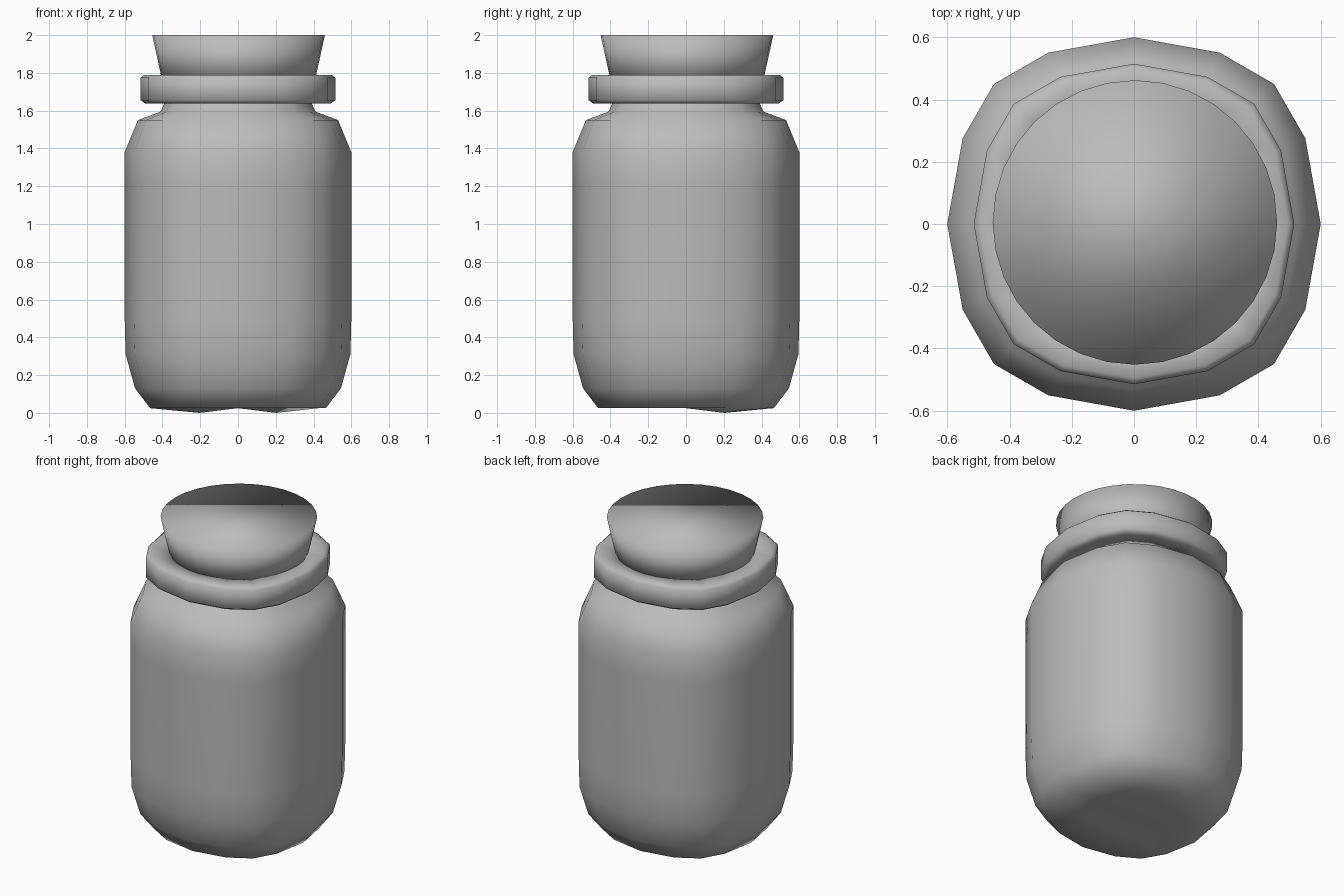
import bpy
import bmesh

cube = bpy.data.objects.get("Cube")
if cube:
    bpy.data.objects.remove(cube, do_unlink=True)

grey = bpy.data.materials.new("plain_grey")
grey.use_nodes = True
COLOUR = (0.5, 0.5, 0.5, 1)
grey.diffuse_color = COLOUR
grey.node_tree.nodes["Principled BSDF"].inputs["Base Color"].default_value = COLOUR


def finish(name, bm):
    """Turn a bmesh into a smooth grey object."""
    bmesh.ops.recalc_face_normals(bm, faces=bm.faces)
    for f in bm.faces:
        f.smooth = True
    mesh = bpy.data.meshes.new(name)
    bm.to_mesh(mesh)
    bm.free()
    mesh.materials.append(grey)
    obj = bpy.data.objects.new(name, mesh)
    bpy.context.collection.objects.link(obj)
    return obj


def rounded_square(u, v):
    """Pull the corners of a unit square in, less so near the middle."""
    m = max(abs(u), abs(v))
    if m < 1e-6:
        return 0, 0
    f = 1 - 0.25 * (min(abs(u), abs(v)) / m) ** 1.6 * m
    return u * f, v * f


def lathe_square(bm, profile, closed=False):
    """Sweep a (radius, z) profile around a sixteen-point rounded square."""
    steps = [i / 2 for i in range(-2, 2)]
    outline = ([(1, s) for s in steps] + [(-s, 1) for s in steps]
               + [(-1, -s) for s in steps] + [(s, -1) for s in steps])
    outline = [rounded_square(u, v) for u, v in outline]
    rings = [[bm.verts.new((x * r, y * r, z)) for x, y in outline] for r, z in profile]
    pairs = list(zip(rings, rings[1:]))
    if closed:
        pairs.append((rings[-1], rings[0]))
    n = len(outline)
    for a, b in pairs:
        for i in range(n):
            j = (i + 1) % n
            bm.faces.new((a[i], a[j], b[j], b[i]))
    return rings


# Jar: a gridded base joined to walls, shoulder and neck
base_r, base_z = 0.465, 0.025
bm = bmesh.new()
bmesh.ops.create_grid(bm, x_segments=4, y_segments=4, size=1)
for vert in bm.verts:
    u, v = vert.co.x, vert.co.y
    x, y = rounded_square(u, v)
    # two small feet under the back half
    foot = abs(abs(u) - 0.5) < 0.1 and abs(v - 0.5) < 0.1
    vert.co = (x * base_r, y * base_r, 0 if foot else base_z)
lathe_square(bm, [(base_r, base_z), (0.545, 0.13), (0.595, 0.31), (0.6, 0.5),
                  (0.6, 1.22), (0.6, 1.38), (0.53, 1.55), (0.41, 1.595),
                  (0.385, 1.65)])
bmesh.ops.remove_doubles(bm, verts=bm.verts, dist=0.001)
finish("jar_body", bm)

# Collar around the neck
bm = bmesh.new()
lathe_square(bm, [(0.38, 1.64), (0.49, 1.637), (0.515, 1.655), (0.515, 1.775),
                  (0.495, 1.79), (0.38, 1.79)], closed=True)
finish("neck_collar", bm)

# Tapered stopper
bm = bmesh.new()
bmesh.ops.create_cone(bm, cap_ends=True, segments=32, radius1=0.4,
                      radius2=0.457, depth=0.26)
bmesh.ops.translate(bm, verts=bm.verts, vec=(0.003, 0.005, 1.87))
finish("stopper", bm)
